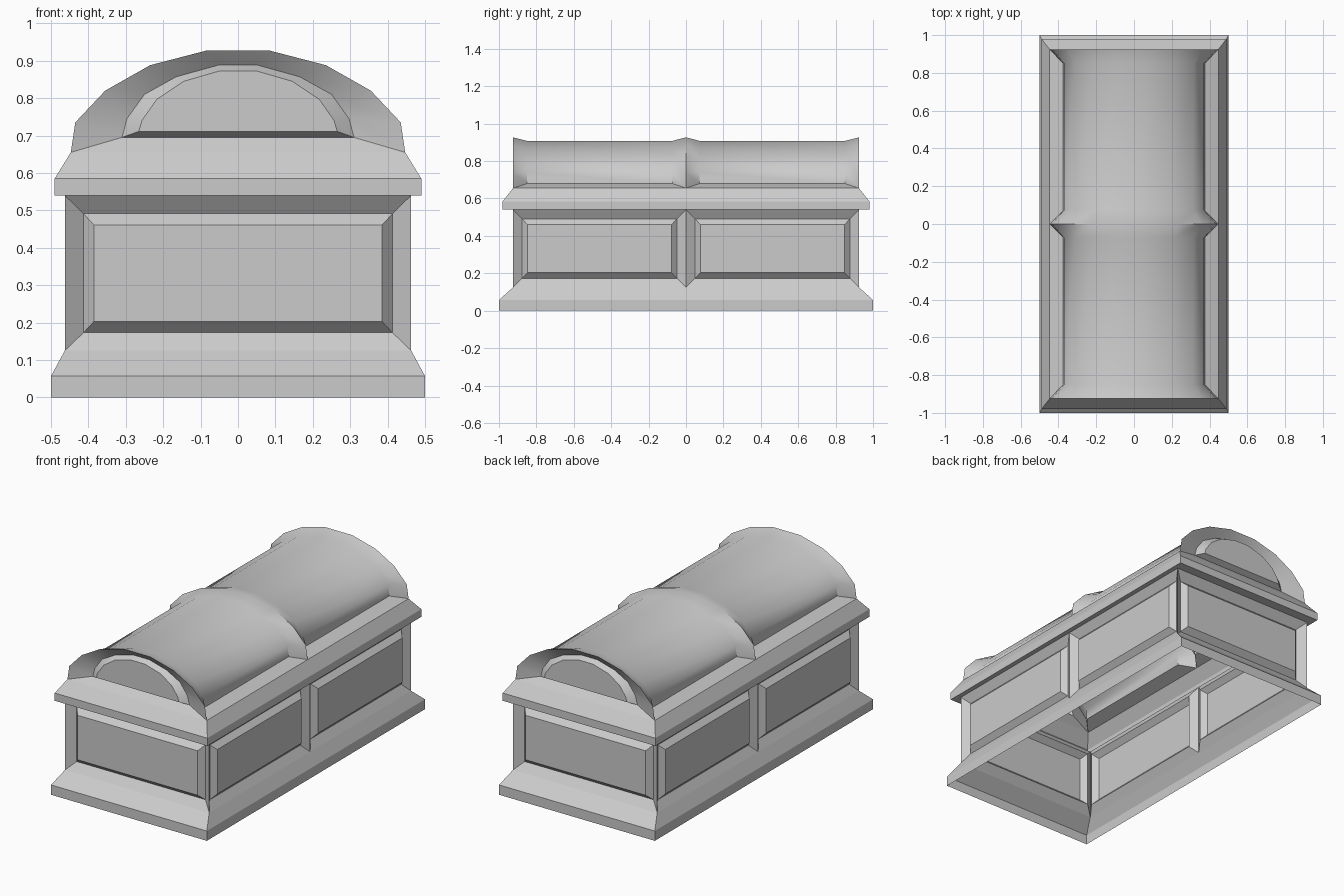
import bpy, bmesh, math
from mathutils import Matrix

if "Cube" in bpy.data.objects:
    bpy.data.objects.remove(bpy.data.objects["Cube"])

# Half profiles (x, z), from the foot of the arch to its crown
RIB = [(.447, .655), (.435, .735), (.355, .82), (.235, .888), (.085, .927)]
BARREL = [(.375, .68), (.37, .74), (.315, .81), (.21, .87), (.075, .908)]
END_GROOVE = [(.31, .695), (.297, .745), (.25, .81), (.165, .857), (.053, .888)]
END_PANEL = [(.265, .711), (.257, .74), (.217, .797), (.145, .845), (.048, .873)]


def arch(half, y):
    """Full arch from right foot to left foot."""
    return [(x, y, z) for x, z in half] + [(-x, y, z) for x, z in reversed(half)]


def rect(hx, hy, z):
    return [(-hx, -hy, z), (hx, -hy, z), (hx, hy, z), (-hx, hy, z)]


def loft(bm, rings, closed=True, cap=False):
    """Skin a series of matching rings, optionally closing the last one."""
    rows = [[bm.verts.new(p) for p in r] for r in rings]
    n = len(rings[0])
    for a, b in zip(rows, rows[1:]):
        for i in range(n if closed else n - 1):
            j = (i + 1) % n
            bm.faces.new((a[i], a[j], b[j], b[i]))
    if cap:
        bm.faces.new(rows[-1])


def finish(name, bm, turned=False, smooth=False):
    """Make an object; turned adds a copy rotated half a turn about z."""
    if turned:
        copy = bmesh.ops.duplicate(bm, geom=bm.verts[:] + bm.edges[:] + bm.faces[:])
        bmesh.ops.rotate(bm, verts=[v for v in copy["geom"] if isinstance(v, bmesh.types.BMVert)],
                         cent=(0, 0, 0), matrix=Matrix.Rotation(math.pi, 3, 'Z'))
    bmesh.ops.remove_doubles(bm, verts=bm.verts[:], dist=1e-4)
    mesh = bpy.data.meshes.new(name)
    bm.to_mesh(mesh)
    bm.free()
    ob = bpy.data.objects.new(name, mesh)
    bpy.context.collection.objects.link(ob)
    if smooth:
        bpy.ops.object.select_all(action='DESELECT')
        ob.select_set(True)
        bpy.context.view_layer.objects.active = ob
        bpy.ops.object.shade_smooth_by_angle(angle=math.radians(35))
    return ob


# Plinth, open underneath
bm = bmesh.new()
loft(bm, [rect(.5, 1, 0), rect(.5, 1, .057), rect(.463, .925, .125)])
finish("plinth", bm)

# End wall panels: post edge, groove, raised field
bm = bmesh.new()
loft(bm, [[(-w, y, a), (w, y, a), (w, y, b), (-w, y, b)] for w, y, a, b in
          ((.463, -.925, .125, .54), (.413, -.888, .173, .491), (.385, -.92, .203, .461))], cap=True)
finish("end_wall_panels", bm, turned=True)

# Side wall panels: two per side
bm = bmesh.new()
for s in (0, .925):
    loft(bm, [[(x, y0 + s, a), (x, y1 + s, a), (x, y1 + s, b), (x, y0 + s, b)] for x, y0, y1, a, b in
              ((.463, -.925, 0, .125, .54), (.433, -.877, -.048, .173, .491),
               (.461, -.848, -.077, .203, .461))], cap=True)
finish("side_wall_panels", bm, turned=True)

# Lid rim
bm = bmesh.new()
loft(bm, [rect(.463, .925, .54), rect(.49, .98, .54), rect(.49, .98, .585), rect(.447, .925, .655)])
finish("lid_rim", bm)

# Lid barrel: two sunken bays between sloped ribs
bm = bmesh.new()
near, far = arch(BARREL, -.85), arch(BARREL, -.072)
loft(bm, [arch(RIB, -.925)[::-1] + arch(RIB, 0), near[::-1] + far])
loft(bm, [near[::-1], far[::-1]], closed=False)
finish("lid_barrel", bm, turned=True, smooth=True)

# Arched lid ends
bm = bmesh.new()
loft(bm, [arch(RIB, -.925), arch(END_GROOVE, -.888), arch(END_PANEL, -.92)], cap=True)
finish("lid_ends", bm, turned=True, smooth=True)
